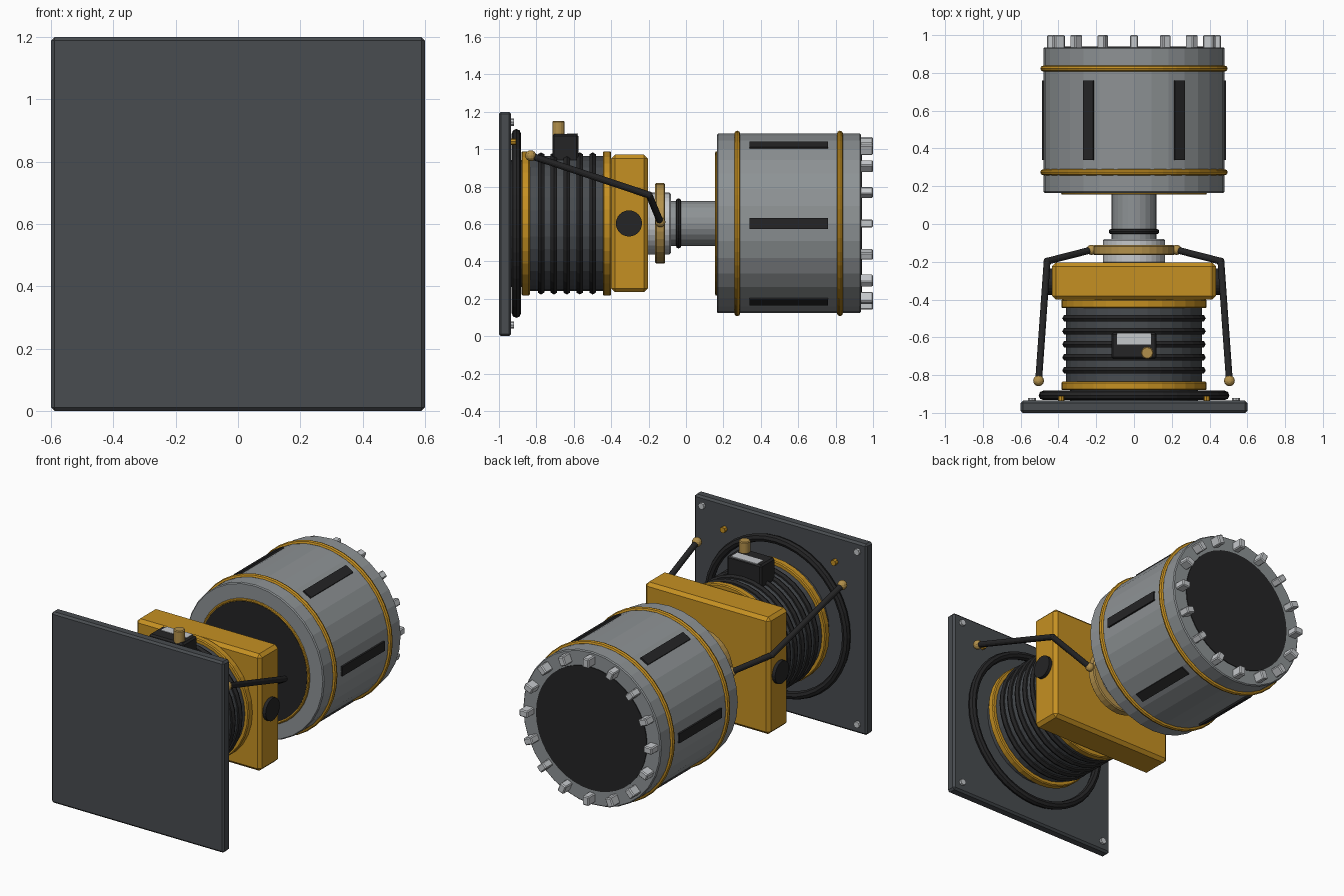
import bpy, bmesh, math
from mathutils import Vector, Matrix

if "Cube" in bpy.data.objects:
    bpy.data.objects.remove(bpy.data.objects["Cube"], do_unlink=True)

AXIS_Z = 0.603


def material(name, rgb):
    m = bpy.data.materials.new(name)
    m.use_nodes = True
    m.diffuse_color = (*rgb, 1)
    m.node_tree.nodes["Principled BSDF"].inputs["Base Color"].default_value = (*rgb, 1)
    return m


slate = material("dark slate", (0.065, 0.072, 0.08))
black = material("black rubber", (0.018, 0.018, 0.019))
gold = material("golden yellow", (0.56, 0.28, 0.016))
brass = material("dull brass", (0.45, 0.28, 0.07))
grey = material("steel grey", (0.27, 0.29, 0.30))
silver = material("light silver", (0.56, 0.58, 0.60))


def finish(bm, name, mat, bevel=0):
    bmesh.ops.recalc_face_normals(bm, faces=bm.faces)
    mesh = bpy.data.meshes.new(name)
    bm.to_mesh(mesh)
    bm.free()
    mesh.materials.append(mat)
    ob = bpy.data.objects.new(name, mesh)
    bpy.context.collection.objects.link(ob)
    if bevel:
        mod = ob.modifiers.new("Bevel", "BEVEL")
        mod.width = bevel
        mod.segments = 1
        mod.limit_method = "ANGLE"
    return ob


def box(name, mat, centre, size, bevel=0, turn=None):
    """Box; turn rotates it about the main axis."""
    bm = bmesh.new()
    m = Matrix.Translation(centre) @ Matrix.Diagonal((*size, 1))
    if turn is not None:
        m = Matrix.Translation((0, 0, AXIS_Z)) @ Matrix.Rotation(turn, 4, "Y") @ m
    bmesh.ops.create_cube(bm, size=1, matrix=m)
    return finish(bm, name, mat, bevel)


def rod(name, mat, a, b, radius, sides=12, bevel=0):
    """Cylinder between two points."""
    a, b = Vector(a), Vector(b)
    d = b - a
    bm = bmesh.new()
    m = Matrix.Translation((a + b) / 2) @ d.to_track_quat("Z", "Y").to_matrix().to_4x4()
    bmesh.ops.create_cone(bm, cap_ends=True, segments=sides, radius1=radius,
                          radius2=radius, depth=d.length, matrix=m)
    return finish(bm, name, mat, bevel)


def disc(name, mat, y0, y1, radius, sides=32, bevel=0):
    return rod(name, mat, (0, y0, AXIS_Z), (0, y1, AXIS_Z), radius, sides, bevel)


def ring(name, mat, y, radius, thick, sides=40, tube=8):
    bpy.ops.mesh.primitive_torus_add(
        location=(0, y, AXIS_Z), rotation=(math.pi / 2, 0, 0), major_radius=radius,
        minor_radius=thick, major_segments=sides, minor_segments=tube)
    ob = bpy.context.object
    ob.name = name
    ob.data.materials.append(mat)
    return ob


def ball(name, mat, centre, radius):
    bm = bmesh.new()
    bmesh.ops.create_uvsphere(bm, u_segments=12, v_segments=8, radius=radius,
                              matrix=Matrix.Translation(centre))
    return finish(bm, name, mat)


# Mounting plate with screws and seal
box("mounting_plate", slate, (0, -0.968, 0.6), (1.2, 0.065, 1.2), 0.012)
for x in (-0.54, 0.54):
    for z in (0.06, 1.145):
        rod("corner_screw", silver, (x, -0.94, z), (x, -0.92, z), 0.02, 8)
for x in (-0.385, 0.385):
    rod("plate_stud", gold, (x, -0.94, 1.04), (x, -0.91, 1.04), 0.018, 8)
ring("plate_seal", black, -0.907, 0.48, 0.025)

# Ribbed motor
disc("motor_root", slate, -0.94, -0.87, 0.34)
disc("motor_body", slate, -0.85, -0.43, 0.36)
disc("front_flange", gold, -0.88, -0.835, 0.385, bevel=0.006)
disc("rear_flange", gold, -0.445, -0.4, 0.385, bevel=0.006)
for i in range(5):
    ring("cooling_rib", black, -0.775 + 0.069 * i, 0.36, 0.02, 32, 6)

# Terminal box on top of the motor
box("terminal_box", black, (0, -0.645, 1.0), (0.24, 0.14, 0.16), 0.01)
box("terminal_label", silver, (0, -0.607, 1.08), (0.18, 0.06, 0.006))
rod("terminal_knob", brass, (0.07, -0.682, 1.06), (0.07, -0.682, 1.15), 0.033, 16, 0.005)

# Gearbox with side caps
box("gearbox", gold, (0, -0.302, 0.603), (0.868, 0.196, 0.735), 0.02)
for s in (-1, 1):
    rod("side_cap", black, (s * 0.42, -0.305, AXIS_Z), (s * 0.455, -0.305, AXIS_Z), 0.07, 24)

# Coupling and shaft
disc("coupling", silver, -0.21, -0.08, 0.165, bevel=0.008)
disc("coupling_collar", brass, -0.165, -0.112, 0.215, bevel=0.006)
disc("shaft", grey, -0.1, 0.18, 0.12, 24)
ring("shaft_seal", black, -0.04, 0.12, 0.014)

# Drum with bands, end discs and slots
disc("drum", grey, 0.165, 0.935, 0.48, bevel=0.006)
for y in (0.274, 0.823):
    ring("drum_band", gold, y, 0.48, 0.016)
disc("drum_front_disc", black, 0.157, 0.2, 0.37, 40)
ring("drum_front_trim", gold, 0.164, 0.377, 0.009)
disc("drum_rear_disc", black, 0.9, 0.94, 0.385, 40)
for i in range(6):
    box("drum_slot", black, (0.478, 0.55, 0), (0.02, 0.42, 0.06), turn=i * math.pi / 3)

# Bolts around the rear rim
for i in range(16):
    box("rim_bolt", silver, (0.432, 0.963, 0), (0.058, 0.074, 0.043), 0.006,
        turn=i * math.pi / 8)

# Cable arms on both sides
for s in (-1, 1):
    path = [(s * 0.505, -0.83, 0.965), (s * 0.46, -0.197, 0.755), (s * 0.225, -0.137, 0.61)]
    rod("cable_long", black, path[0], path[1], 0.018)
    rod("cable_short", black, path[1], path[2], 0.018)
    ball("cable_elbow", black, path[1], 0.019)
    ball("cable_end", brass, path[0], 0.029)
    ball("cable_joint", brass, path[2], 0.027)
